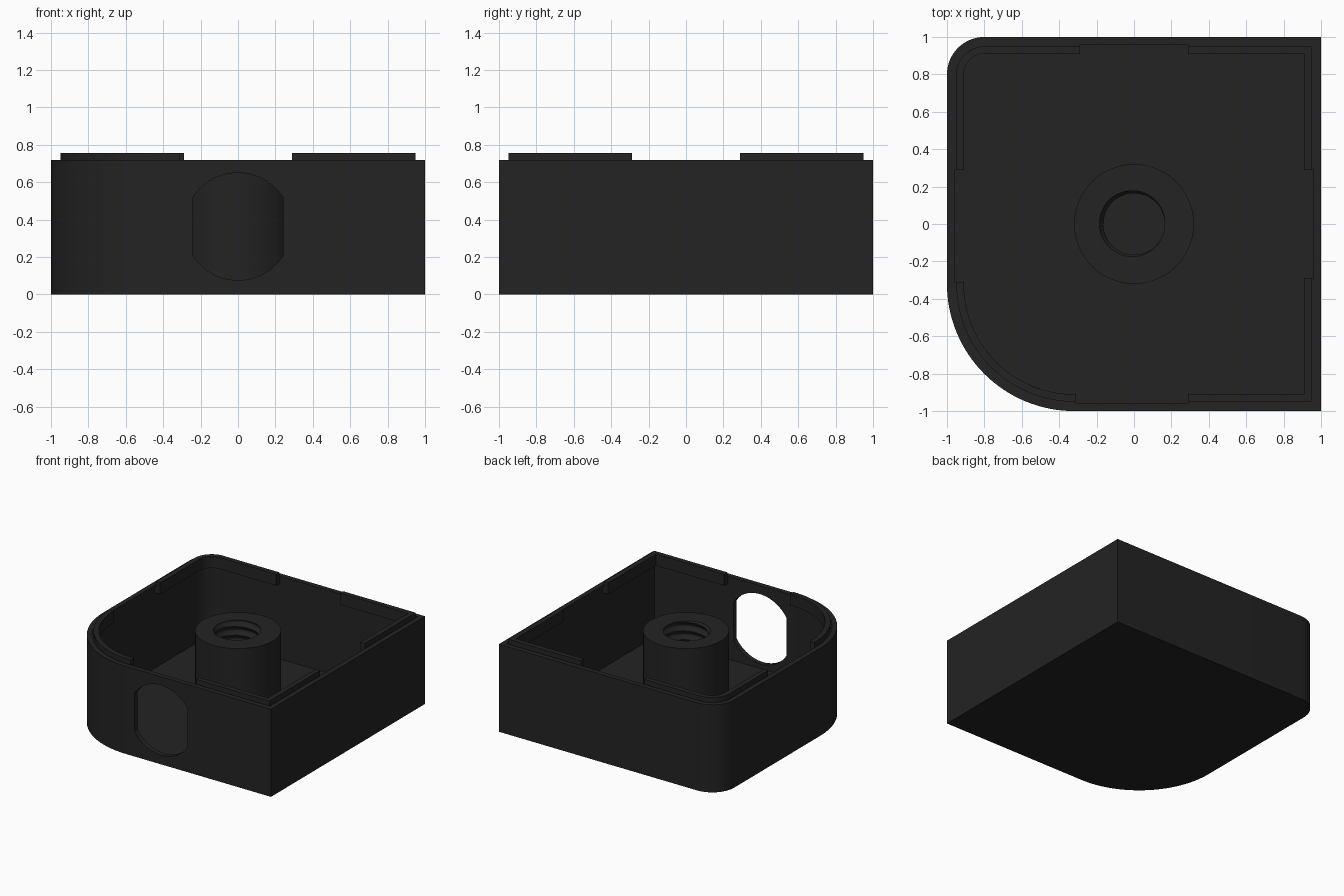
import bpy, bmesh, math
from mathutils import Matrix, Vector

if "Cube" in bpy.data.objects:
    bpy.data.objects.remove(bpy.data.objects["Cube"])

WALL_TOP, LIP_TOP, FLOOR, WALL = 0.72, 0.755, 0.04, 0.04
RADII = [0.0, 0.2, 0.68, 0.0]      # corner radii, counter-clockwise from back right
ENDS = [0.29, 0.29, 0.31, 0.29]    # where each corner lip stops along the wall

mat = bpy.data.materials.new("charcoal black plastic")
mat.diffuse_color = (0.017, 0.017, 0.017, 1)
mat.use_nodes = True
mat.node_tree.nodes["Principled BSDF"].inputs["Base Color"].default_value = mat.diffuse_color


def finish(name, bm):
    bmesh.ops.recalc_face_normals(bm, faces=bm.faces)
    me = bpy.data.meshes.new(name)
    bm.to_mesh(me)
    bm.free()
    me.materials.append(mat)
    ob = bpy.data.objects.new(name, me)
    bpy.context.collection.objects.link(ob)
    return ob


def smooth(ob):
    bpy.ops.object.select_all(action='DESELECT')
    ob.select_set(True)
    bpy.context.view_layer.objects.active = ob
    bpy.ops.object.shade_smooth_by_angle(angle=math.radians(30))


def rings_to_mesh(name, rings):
    """Join a chain of equal closed loops and cap both ends."""
    bm = bmesh.new()
    loops = [[bm.verts.new(p) for p in r] for r in rings]
    n = len(loops[0])
    for a, b in zip(loops, loops[1:]):
        for i in range(n):
            j = (i + 1) % n
            bm.faces.new((a[i], a[j], b[j], b[i]))
    bm.faces.new(loops[0])
    bm.faces.new(loops[-1])
    return finish(name, bm)


def prism(name, pts, z0, z1):
    return rings_to_mesh(name, [[(x, y, z) for x, y in pts] for z in (z0, z1)])


def corner(i, d, end=None):
    """Corner path inset by d, optionally with straight run-outs."""
    a = i * math.pi / 2
    u = Vector((round(math.cos(a)), round(math.sin(a))))
    v = Vector((-u.y, u.x))
    r = RADII[i]
    if r == 0:
        pts = [(u + v) * (1 - d)]
    else:
        n = 32 if r > 0.5 else 14
        pts = [(u + v) * (1 - r) + (r - d) * (u * math.cos(t) + v * math.sin(t))
               for t in (k * math.pi / 2 / n for k in range(n + 1))]
    if end:
        pts = [u * (1 - d) + v * end] + pts + [v * (1 - d) + u * end]
    return [(p.x, p.y) for p in pts]


def outline(d, z):
    return [(x, y, z) for i in range(4) for x, y in corner(i, d)]


# Open tray: outer wall, rim, inner wall, floor
tray = rings_to_mesh("tray_body", [outline(0, 0), outline(0, WALL_TOP),
                                   outline(WALL, WALL_TOP), outline(WALL, FLOOR)])


def cut(pts, place):
    """Cut a hole of the given profile, extruded along local z."""
    c = prism("hole_cutter", pts, -0.15, 0.15)
    c.hide_render = True
    c.data.transform(place)
    mod = tray.modifiers.new("hole", 'BOOLEAN')
    mod.object, mod.operation, mod.solver = c, 'DIFFERENCE', 'EXACT'
    bpy.context.view_layer.objects.active = tray
    bpy.ops.object.modifier_apply(modifier=mod.name)
    bpy.data.objects.remove(c)


def circle(r, a0=0.0, a1=2 * math.pi, n=32):
    return [(r * math.cos(a0 + (a1 - a0) * k / n), r * math.sin(a0 + (a1 - a0) * k / n))
            for k in range(n)]


# Flat-sided round opening in the front wall
R, W = 0.287, 0.24
t = math.acos(W / R)
arc = [t + (math.pi - 2 * t) * k / 24 for k in range(25)]
opening = [(R * math.cos(a), R * math.sin(a)) for a in arc]
opening += [(-x, -y) for x, y in opening]
upright = Matrix.Rotation(math.pi / 2, 4, 'X')
cut(opening, Matrix.Translation((0, -1, 0.363)) @ upright)

# Two small parallel holes through the big rounded corner, one teardrop shaped
turn = Matrix.Rotation(-math.pi / 4, 4, 'Z')
drop = circle(0.063, -0.75 * math.pi, 0.75 * math.pi, 28)
drop += [(0.063 * math.cos(0.75 * math.pi), 0.063 * math.sin(0.75 * math.pi)),
         (-0.063 * math.sqrt(2), 0)]
for side, shape in ((-0.157, circle(0.061)), (0.149, drop)):
    cut(shape, turn @ Matrix.Translation((side, -0.765, 0.372)) @ upright)
smooth(tray)

# Raised locating lips at the four corners, stepped back from the wall
for i, name in enumerate(("back_right", "back_left", "front_left", "front_right")):
    for part, d, z0, z1 in (("lip", 0.05, 0.66, LIP_TOP), ("lip_root", 0.035, 0.66, 0.712)):
        bm = bmesh.new()
        lo, hi = [[[bm.verts.new((x, y, z)) for x, y in corner(i, o, ENDS[i])]
                   for o in (d, 0.09)] for z in (z0, z1)]
        n = len(lo[0])
        strips = ((lo[0], lo[1]), (lo[1], hi[1]), (hi[1], hi[0]), (hi[0], lo[0]))
        for a, b in strips:
            for k in range(n - 1):
                bm.faces.new((a[k], a[k + 1], b[k + 1], b[k]))
        for k in (0, n - 1):
            bm.faces.new((lo[0][k], lo[1][k], hi[1][k], hi[0][k]))
        smooth(finish(f"{name}_{part}", bm))

# Central post with a blind threaded bore
N, PITCH, STEPS, TOP = 48, 0.072, 12, 0.718


def ring(radius, z):
    return [(radius(k) * math.cos(2 * math.pi * k / N),
             radius(k) * math.sin(2 * math.pi * k / N), z) for k in range(N)]


def thread(z):
    def radius(k):
        f = (z / PITCH - k / N) % 1.0
        return 0.163 + 0.022 * min(1.0, 2.4 * min(f, 1 - f))
    return radius


post = [ring(lambda k: 0.32, 0.02), ring(lambda k: 0.32, TOP)]
for s in range(int((TOP - 0.05) / PITCH * STEPS) + 1):
    z = TOP - s * PITCH / STEPS
    post.append(ring(thread(z), z))
smooth(rings_to_mesh("threaded_post", post))
